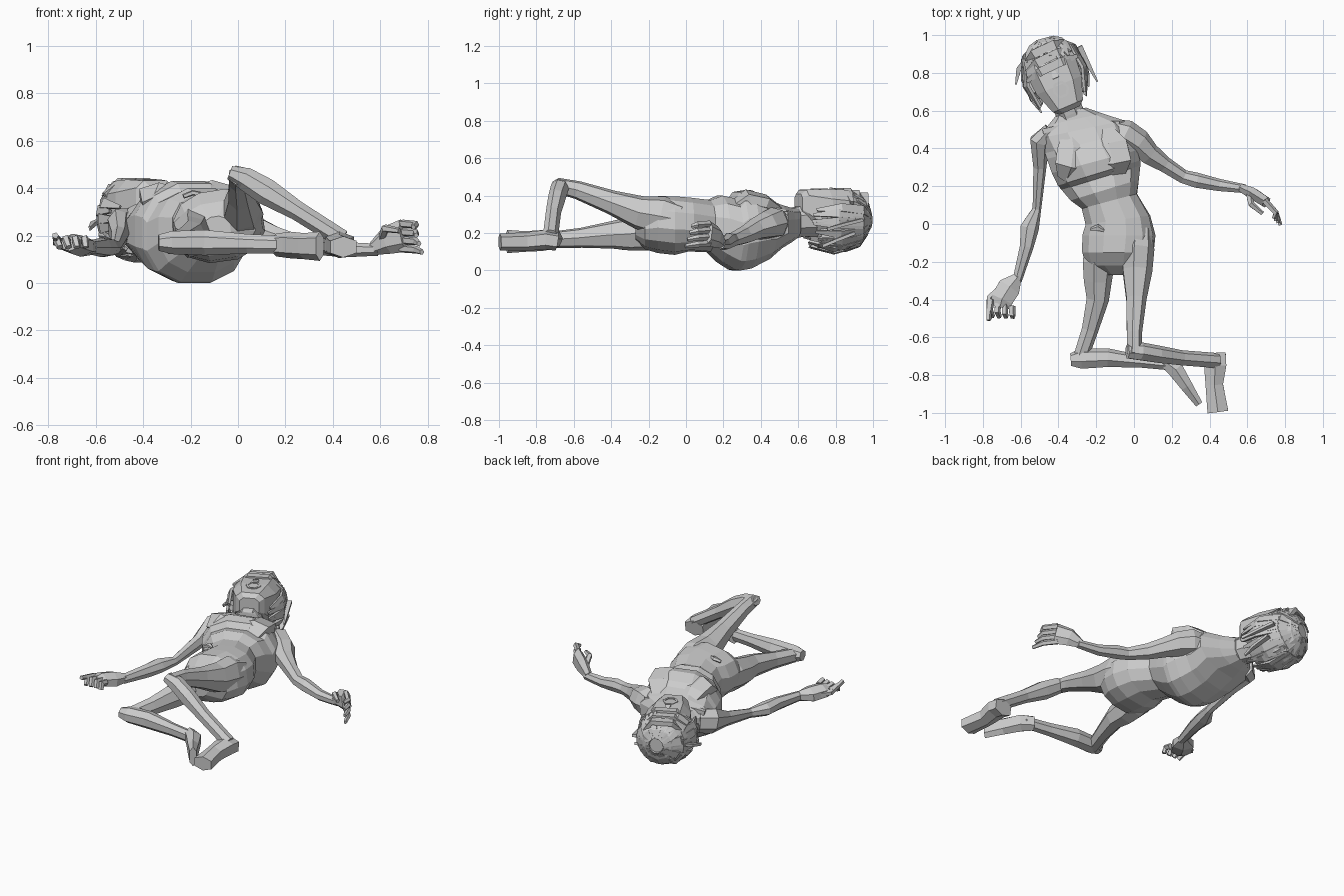
import bpy, bmesh, math, random
from mathutils import Vector as V

random.seed(4)
Z = V((0, 0, 1))


def loft(name, rings, n=8, p=1.0):
    """Skin rings of (centre, side axis, up axis, half side, half up) with flat faces."""
    bm = bmesh.new()
    loops = []
    for c, s, u, a, b in rings:
        loop = []
        for i in range(n):
            t = 2 * math.pi * (i + .5) / n
            ct, st = math.cos(t), math.sin(t)
            ct = math.copysign(abs(ct) ** p, ct)
            st = math.copysign(abs(st) ** p, st)
            loop.append(bm.verts.new(c + s * a * ct + u * b * st))
        loops.append(loop)
    for l, m in zip(loops, loops[1:]):
        for i in range(n):
            j = (i + 1) % n
            bm.faces.new((l[i], l[j], m[j], m[i]))
    bm.faces.new(loops[0][::-1])
    bm.faces.new(loops[-1])
    bmesh.ops.recalc_face_normals(bm, faces=bm.faces)
    me = bpy.data.meshes.new(name)
    bm.to_mesh(me)
    bm.free()
    ob = bpy.data.objects.new(name, me)
    bpy.context.collection.objects.link(ob)
    return ob


def limb(name, pts, n=7, up=Z, p=1.0):
    """Tube through (x, y, z, half width, half height)."""
    cs = [V(q[:3]) for q in pts]
    rings = []
    for i, q in enumerate(pts):
        d = (cs[min(i + 1, len(cs) - 1)] - cs[max(i - 1, 0)]).normalized()
        s = d.cross(up).normalized()
        rings.append((cs[i], s, s.cross(d), q[3], q[4]))
    return loft(name, rings, n, p)


# torso: y, centre x, half width, z low, z high, yaw, roll
torso = [
    (.60, -.33, .08, .18, .33, 12, 0), (.555, -.31, .15, .15, .335, 12, 0),
    (.50, -.28, .24, .12, .35, 12, 0), (.43, -.25, .235, .06, .375, 14, 0),
    (.40, -.24, .235, .045, .40, 14, 0), (.33, -.21, .24, .01, .43, 15, 0),
    (.27, -.185, .235, .0, .42, 17, 0), (.245, -.175, .225, .005, .385, 17, 0),
    (.18, -.155, .195, .045, .40, 17, 0), (.12, -.13, .155, .10, .375, 15, 2),
    (.02, -.085, .175, .105, .385, 8, 5), (-.06, -.08, .195, .09, .39, 0, 8),
    (-.15, -.085, .19, .10, .39, 0, 9), (-.22, -.09, .165, .12, .34, 0, 9),
    (-.27, -.09, .06, .17, .28, 0, 9)]
rings = []
for y, x, hw, lo, hi, yaw, roll in torso:
    a, r = math.radians(yaw), math.radians(roll)
    s = V((math.cos(a) * math.cos(r), math.sin(a), math.sin(r)))
    rings.append((V((x, y, (lo + hi) / 2)), s, V((-math.sin(r), 0, math.cos(r))),
                  hw, (hi - lo) / 2 * 1.03))
loft("torso", rings, 12, .88)

# chest plates, collar bones and navel
limb("chest_left", [(-.35, .25, .32, .06, .05), (-.33, .31, .37, .10, .055),
                    (-.32, .39, .35, .10, .05), (-.33, .47, .31, .06, .035)], 6)
limb("chest_right", [(-.11, .27, .33, .07, .05), (-.11, .33, .38, .11, .055),
                     (-.13, .41, .36, .11, .05), (-.16, .49, .315, .06, .035)], 6)
limb("collar_bone_left", [(-.33, .53, .325, .012, .012), (-.48, .49, .30, .02, .02)], 4)
limb("collar_bone_right", [(-.27, .54, .325, .012, .012), (-.08, .53, .30, .02, .02)], 4)
limb("navel", [(-.23, -.03, .365, .01, .01), (-.19, -.02, .38, .02, .012),
               (-.16, -.035, .375, .008, .01)], 5)
limb("neck", [(-.315, .52, .24, .09, .085), (-.34, .59, .26, .08, .085),
              (-.385, .70, .27, .085, .10)], 8)

# arms
limb("left_arm", [(-.44, .49, .24, .05, .08), (-.50, .44, .235, .055, .08),
                  (-.50, .30, .195, .036, .048), (-.515, .08, .15, .024, .03),
                  (-.555, -.02, .15, .052, .042), (-.57, -.12, .15, .038, .042),
                  (-.62, -.30, .15, .026, .03)])
limb("right_arm", [(-.13, .51, .25, .05, .06), (-.05, .475, .255, .08, .085),
                   (.02, .43, .24, .075, .075), (.08, .37, .22, .06, .06),
                   (.16, .315, .19, .044, .05), (.26, .25, .165, .038, .038),
                   (.33, .23, .16, .042, .042), (.45, .205, .14, .034, .033),
                   (.59, .185, .14, .024, .026)])

# hands with fingers
limb("left_palm", [(-.615, -.28, .15, .027, .032), (-.66, -.335, .155, .07, .045),
                   (-.70, -.40, .165, .068, .042), (-.71, -.44, .165, .055, .03)], 6)
limb("right_palm", [(.57, .19, .145, .024, .03), (.63, .16, .18, .035, .06),
                    (.70, .115, .20, .032, .07)], 6)
for k in range(4):
    x = -.755 + .036 * k
    limb("left_finger", [(x, -.40 - .012 * k, .175, .019, .02),
                         (x - .01 + .004 * k, -.455 - .008 * k, .185, .018, .019),
                         (x + .005, -.49, .15, .015, .015)], 5)
    z = .145 + .035 * k
    limb("right_finger", [(.69, .125, z, .018, .018), (.75, .06, z - .005, .016, .017),
                          (.775 - .012 * k, -.005 + .012 * k, z - .015, .011, .012)], 5)
limb("left_thumb", [(-.70, -.33, .16, .02, .02), (-.765, -.39, .17, .018, .018),
                    (-.77, -.51, .20, .014, .014)], 5)
limb("right_thumb", [(.61, .16, .19, .02, .02), (.62, .105, .23, .018, .018),
                     (.68, .055, .22, .012, .012)], 5)

# legs: raised right knee, lying left leg, both shins swung to +x
limb("right_thigh", [(.03, -.03, .27, .07, .09), (.02, -.13, .29, .088, .11),
                     (.015, -.25, .31, .082, .092), (.01, -.40, .365, .056, .066),
                     (.0, -.58, .43, .042, .05), (.0, -.69, .455, .042, .042)])
limb("right_shin", [(-.035, -.675, .465, .04, .03), (.03, -.675, .44, .05, .05),
                    (.12, -.69, .385, .048, .058), (.25, -.71, .305, .042, .042),
                    (.44, -.725, .185, .042, .04)])
limb("right_foot", [(.425, -.69, .155, .068, .05), (.43, -.75, .165, .066, .052),
                    (.425, -.85, .155, .052, .05), (.444, -.995, .152, .062, .045)],
     6, p=.8)
limb("left_thigh", [(-.185, -.08, .21, .07, .09), (-.19, -.20, .21, .09, .105),
                    (-.195, -.30, .195, .078, .092), (-.195, -.40, .19, .062, .075),
                    (-.235, -.56, .175, .046, .055), (-.285, -.71, .165, .042, .045)])
limb("left_shin", [(-.335, -.72, .17, .035, .035), (-.28, -.715, .17, .057, .05),
                   (-.14, -.71, .17, .052, .055), (.04, -.73, .165, .034, .042),
                   (.22, -.75, .16, .03, .038)])
limb("left_foot", [(.16, -.725, .16, .034, .048), (.22, -.77, .16, .048, .056),
                   (.28, -.86, .155, .036, .055), (.345, -.955, .155, .022, .062)],
     6, p=.8)

# head frame: across, toward crown, out of face
C = V((-.42, .79, .27))
R, U = V((.92, .39, 0)), V((-.39, .92, 0))


def hp(r, u, f):
    return C + R * r + U * u + Z * f


head = [(-.205, .06, .03, .14), (-.18, .09, .0, .165), (-.06, .135, -.12, .172),
        (.05, .145, -.15, .167), (.12, .13, -.15, .14), (.165, .09, -.10, .09)]
loft("head", [(hp(0, u, (lo + hi) / 2), R, Z, w, (hi - lo) / 2)
              for u, w, lo, hi in head], 8, .55)


def feature(name, pts, n=4):
    return limb(name, [(*hp(*q[:3]), *q[3:]) for q in pts], n)


feature("nose", [(-.0, .035, .15, .01, .01), (.0, -.02, .158, .025, .022)])
mouth = [(.04 * math.cos(i * math.pi / 3), -.085 + .042 * math.sin(i * math.pi / 3),
          .160, .009, .012) for i in range(6)]
for i in range(6):
    feature("lip", [mouth[i], mouth[(i + 1) % 6]])
for s in (-1, 1):
    feature("ear", [(s * .14, -.05, -.01, .015, .02), (s * .15, .0, -.02, .02, .035),
                    (s * .14, .03, -.02, .015, .02)], 5)
# swept fringe bands across the forehead
for k in range(3):
    u = .035 + .05 * k
    w = .145 - .02 * k
    feature("fringe_band", [(-w, u - .01, .10 - .01 * k, .012, .015),
                            (-.06, u + .01, .158 - .012 * k, .032, .02),
                            (.06, u + .015, .158 - .012 * k, .032, .02),
                            (w, u + .01, .09 - .01 * k, .014, .015)])

# hair cap and overlapping flat locks running from the crown down the skull
R, U = V((.965, .26, 0)), V((-.26, .965, 0))
cap = [(-.10, .125, -.155, -.02), (.0, .155, -.172, .05), (.07, .155, -.17, .13),
       (.13, .135, -.15, .145), (.175, .09, -.10, .11), (.192, .05, -.05, .07)]
loft("hair_cap", [(hp(0, u, (lo + hi) / 2), R, Z, w, (hi - lo) / 2)
                  for u, w, lo, hi in cap], 10, .95)
for k in range(28):
    t = 2 * math.pi * k / 28 + random.uniform(-.08, .08)
    front = math.sin(t) > .4
    low = random.uniform(22, 32) if front else random.uniform(-50, -20)
    pts = []
    for i in range(4):
        e = math.radians(80 + (low - 80) * i / 3)
        c = math.cos(e) ** .8
        if i == 3:
            c = max(c, .75)
        q = hp(.172 * c * math.cos(t), .20 * math.sin(e) - .003, .175 * c * math.sin(t))
        pts.append((q, (q - C).normalized(), (.02, .036, .032, .01)[i]))
    rings = []
    for i, (q, nrm, w) in enumerate(pts):
        d = (pts[min(i + 1, 3)][0] - pts[max(i - 1, 0)][0]).normalized()
        rings.append((q, d.cross(nrm).normalized(), nrm, w, .012))
    loft("hair_lock", rings, 4)

# loose strands standing off the head
for pts in ([(-.29, .94, .27), (-.25, .86, .25), (-.195, .755, .22)],
            [(-.56, .88, .27), (-.61, .82, .25), (-.625, .74, .23)],
            [(-.56, .75, .22), (-.54, .66, .2), (-.49, .59, .18)],
            [(-.28, .90, .2), (-.25, .80, .16), (-.24, .73, .13)]):
    limb("loose_strand", [(*q, w, .012) for q, w in zip(pts, (.024, .018, .006))], 4)
